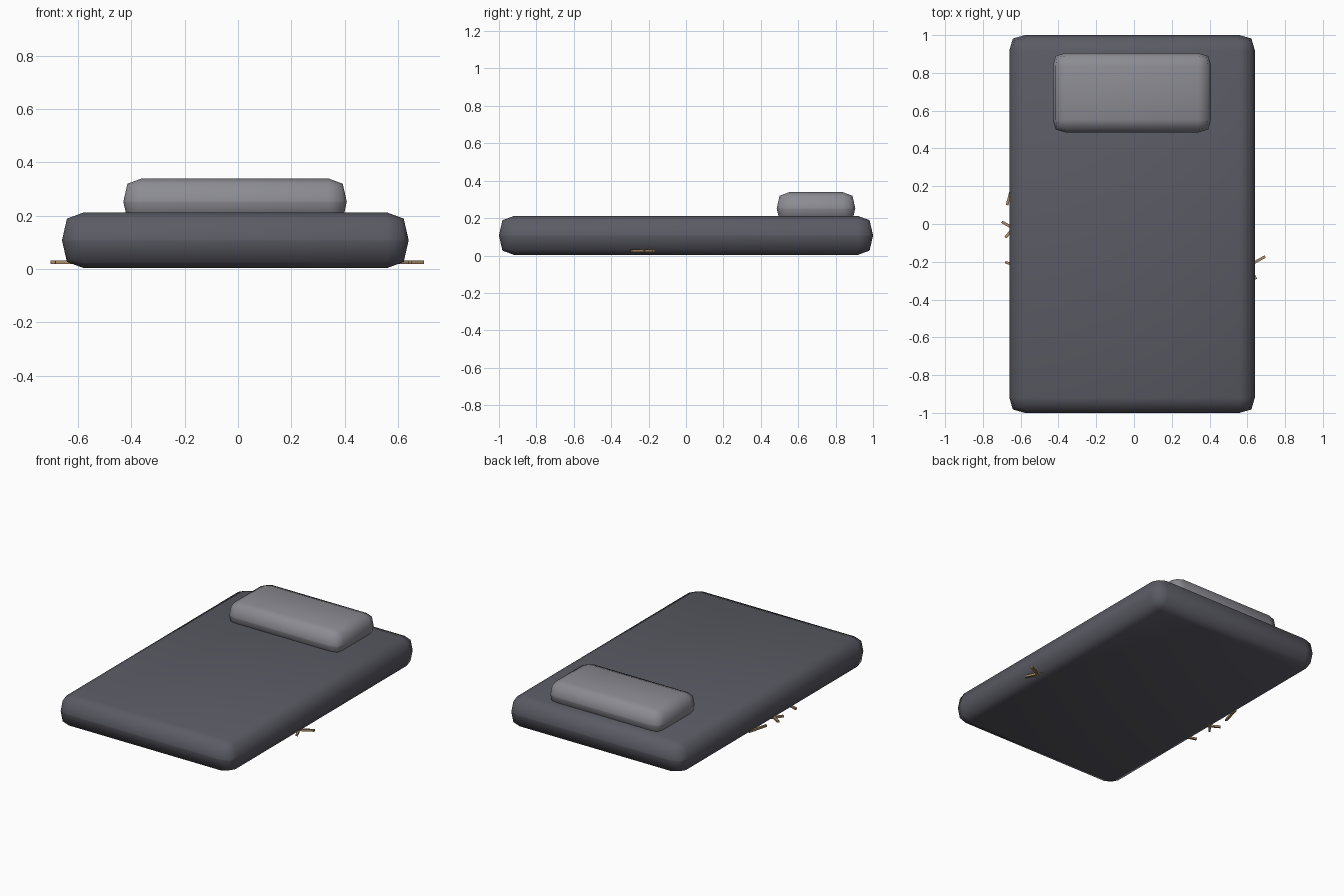
import bpy, math

if "Cube" in bpy.data.objects:
    bpy.data.objects.remove(bpy.data.objects["Cube"])


def material(name, rgb):
    m = bpy.data.materials.new(name)
    m.diffuse_color = (*rgb, 1)
    m.use_nodes = True
    m.node_tree.nodes["Principled BSDF"].inputs["Base Color"].default_value = m.diffuse_color
    return m


def box(name, lo, hi, mat):
    bpy.ops.mesh.primitive_cube_add(size=1, location=[(a + b) / 2 for a, b in zip(lo, hi)])
    ob = bpy.context.object
    ob.name = name
    ob.scale = [b - a for a, b in zip(lo, hi)]
    bpy.ops.object.transform_apply(location=False, rotation=False, scale=True)
    ob.data.materials.append(mat)
    return ob


def cushion(name, lo, hi, radius, mat):
    # rounded so far that the top and bottom curves meet at mid height
    ob = box(name, lo, hi, mat)
    stretch = (hi[2] - lo[2]) / (2 * radius)
    for v in ob.data.vertices:
        v.co.z /= stretch
    bev = ob.modifiers.new("round", 'BEVEL')
    bev.width = radius * 0.995
    bev.segments = 2
    bev.profile = 0.6
    bpy.ops.object.modifier_apply(modifier=bev.name)
    for v in ob.data.vertices:
        v.co.z *= stretch
    bpy.ops.object.shade_smooth()
    return ob


cloth = material("dark_cloth", (0.105, 0.105, 0.13))
pale = material("pale_cloth", (0.26, 0.26, 0.29))
straw = material("straw", (0.42, 0.27, 0.14))

# Mattress and pillow
cushion("mattress", (-0.66, -1.0, 0.003), (0.64, 1.0, 0.212), 0.082, cloth)
cushion("pillow", (-0.43, 0.485, 0.165), (0.408, 0.905, 0.339), 0.068, pale)

# Loose straws poking out from underneath: outer tip x, tip y, heading inward
STRAWS = [
    (0.695, -0.172, 209),
    (0.645, -0.293, 115),
    (-0.672, 0.100, 75),
    (-0.700, 0.012, -30),
    (-0.680, -0.072, 52),
    (-0.682, -0.202, -18),
]
LENGTH, THICK = 0.14, 0.014
for i, (x, y, deg) in enumerate(STRAWS):
    a = math.radians(deg)
    ob = box(f"straw_{i + 1}", (-LENGTH / 2, -THICK / 2, 0.018),
             (LENGTH / 2, THICK / 2, 0.031), straw)
    ob.location.x = x + math.cos(a) * LENGTH / 2
    ob.location.y = y + math.sin(a) * LENGTH / 2
    ob.rotation_euler.z = a
